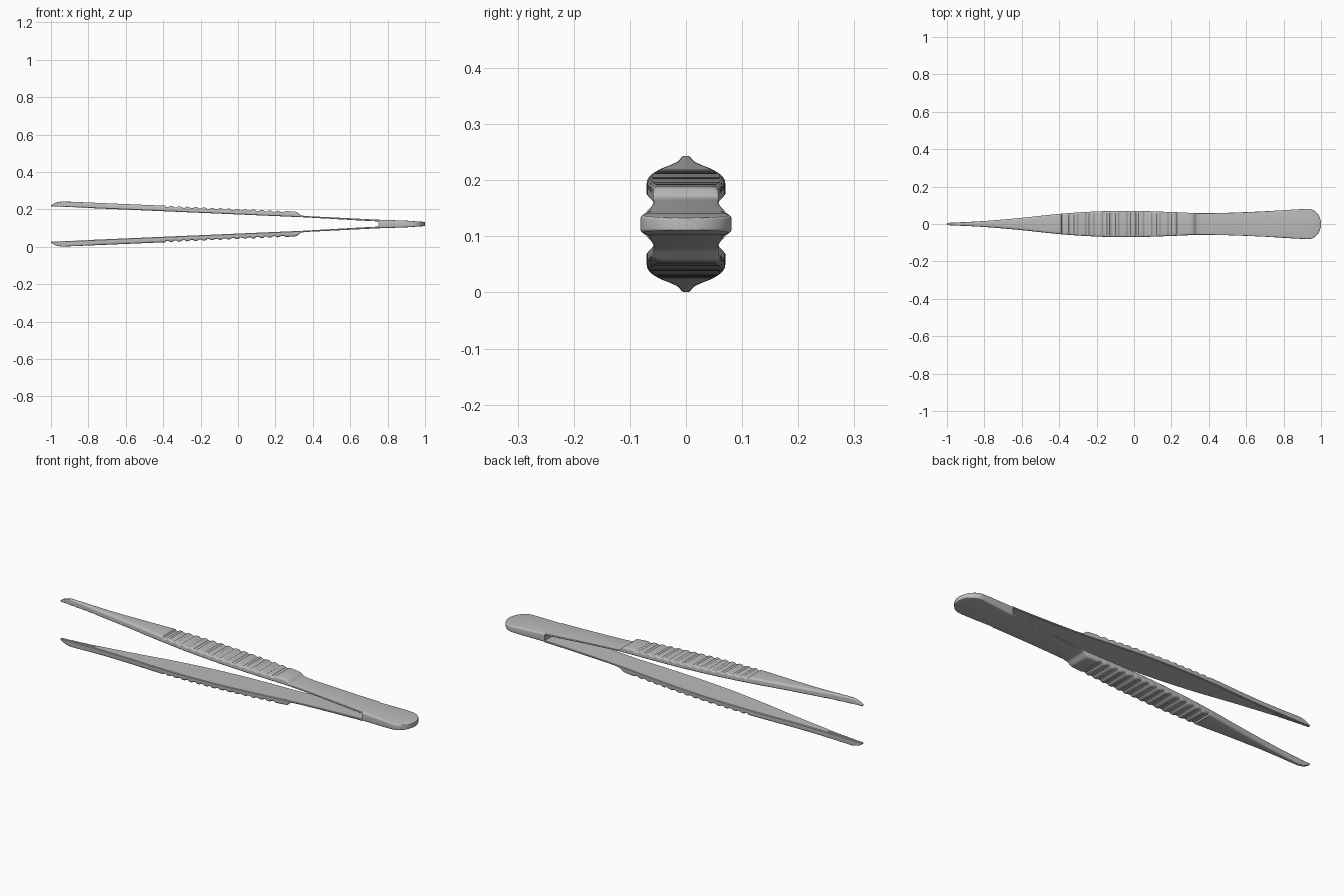
import bpy, bmesh, math

cube = bpy.data.objects.get("Cube")
if cube:
    bpy.data.objects.remove(cube, do_unlink=True)

MID = 0.122      # height of the symmetry plane between the arms
JOIN = 0.75      # where the arms merge into the head
CAP = 0.93       # where the rounded end starts

steel = bpy.data.materials.new("brushed steel grey")
GREY = (0.5, 0.5, 0.5, 1)
steel.diffuse_color = GREY
steel.use_nodes = True
steel.node_tree.nodes["Principled BSDF"].inputs["Base Color"].default_value = GREY

# Profiles along the length: (x, half width) and (x, distance from the mid plane)
WIDTH = [(-1, .006), (-.8, .016), (-.6, .033), (-.4, .054), (-.2, .067), (0, .070),
         (.2, .064), (.35, .058), (.5, .060), (.7, .068), (.85, .077), (CAP, .081)]
OUTER = [(-1, .100), (-.985, .110), (-.965, .117), (-.94, .121), (-.4, .098), (.3, .067),
         (.315, .064), (.335, .047), (.355, .043), (JOIN, .023), (.9, .018), (1, .011)]
INNER = [(-1, .094), (-.6, .077), (.35, .036), (.7, .016), (JOIN, .014)]


def linear(points, x):
    for (x0, a), (x1, b) in zip(points, points[1:]):
        if x <= x1:
            return a + (b - a) * (x - x0) / (x1 - x0)
    return points[-1][1]


def smooth(points, x):
    """Cubic interpolation with averaged slopes."""
    def slope(i):
        a, b = points[max(i - 1, 0)], points[min(i + 1, len(points) - 1)]
        return (b[1] - a[1]) / (b[0] - a[0])
    for i, ((x0, a), (x1, b)) in enumerate(zip(points, points[1:])):
        if x <= x1:
            h = x1 - x0
            t = (x - x0) / h
            return (a * (1 + 2 * t) * (1 - t) ** 2 + b * t * t * (3 - 2 * t)
                    + h * (slope(i) * t * (1 - t) ** 2 + slope(i + 1) * t * t * (t - 1)))
    return points[-1][1]


def half_width(x):
    if x > CAP:
        t = (x - CAP) / (1 - CAP)
        return max(.081 * math.sqrt(max(0, 1 - t * t)), .002)
    return smooth(WIDTH, x)


def outer(x):
    """Outer face, with shallow rounded grooves over the grip."""
    z = linear(OUTER, x)
    if -.39 < x < .27:
        wave = math.sin((x + .39) / .66 * math.tau * 15)
        z -= .0065 * max(0, min(1, .5 + wave))
    return z


def inner(x):
    """Inner face, with fine teeth near the tip."""
    teeth = .002 * (round((x + 1) / .005) % 2) if -.995 < x < -.8 else 0
    return linear(INNER, x) + teeth


def half_section(w, top, low):
    """Rounded outer edge from the side to the crown (positive y)."""
    c = min(.012, .4 * (top - low), .5 * w)
    return [(w - c + c * math.cos(a), top - c + c * math.sin(a))
            for a in (i * math.pi / 8 for i in range(5))]


def arm_section(x):
    w, top, low = half_width(x), outer(x), inner(x)
    b = min(.003, .2 * w, .2 * (top - low))
    side = [(w - b, low), (w, low + b)] + half_section(w, top, low + b)
    return side + [(-y, z) for y, z in reversed(side)]


def head_section(x):
    side = half_section(half_width(x), outer(x), 0)
    ring = side + [(-y, z) for y, z in reversed(side)]
    return ring + [(y, -z) for y, z in reversed(ring)]


def loft(name, stations, section, flip=1):
    bm = bmesh.new()
    rings = [[bm.verts.new((x, y, MID + flip * z)) for y, z in section(x)] for x in stations]
    for a, b in zip(rings, rings[1:]):
        for i in range(len(a)):
            j = (i + 1) % len(a)
            bm.faces.new((a[i], a[j], b[j], b[i]))
    bm.faces.new(rings[0])
    bm.faces.new(rings[-1])
    bmesh.ops.remove_doubles(bm, verts=bm.verts, dist=1e-5)
    bmesh.ops.recalc_face_normals(bm, faces=bm.faces)
    mesh = bpy.data.meshes.new(name)
    bm.to_mesh(mesh)
    bm.free()
    mesh.materials.append(steel)
    obj = bpy.data.objects.new(name, mesh)
    bpy.context.collection.objects.link(obj)
    bpy.ops.object.select_all(action="DESELECT")
    obj.select_set(True)
    bpy.context.view_layer.objects.active = obj
    bpy.ops.object.shade_smooth_by_angle(angle=math.radians(30))
    return obj


# Two mirrored arms
arm_steps = [-1 + i * .005 for i in range(351)]
loft("upper_arm", arm_steps, arm_section)
loft("lower_arm", arm_steps, arm_section, -1)

# Solid rounded head joining the arms
head_steps = [JOIN + i * .02 for i in range(9)]
head_steps += [CAP + (1 - CAP) * math.sin(i * math.pi / 32) for i in range(17)]
loft("joined_head", head_steps, head_section)
